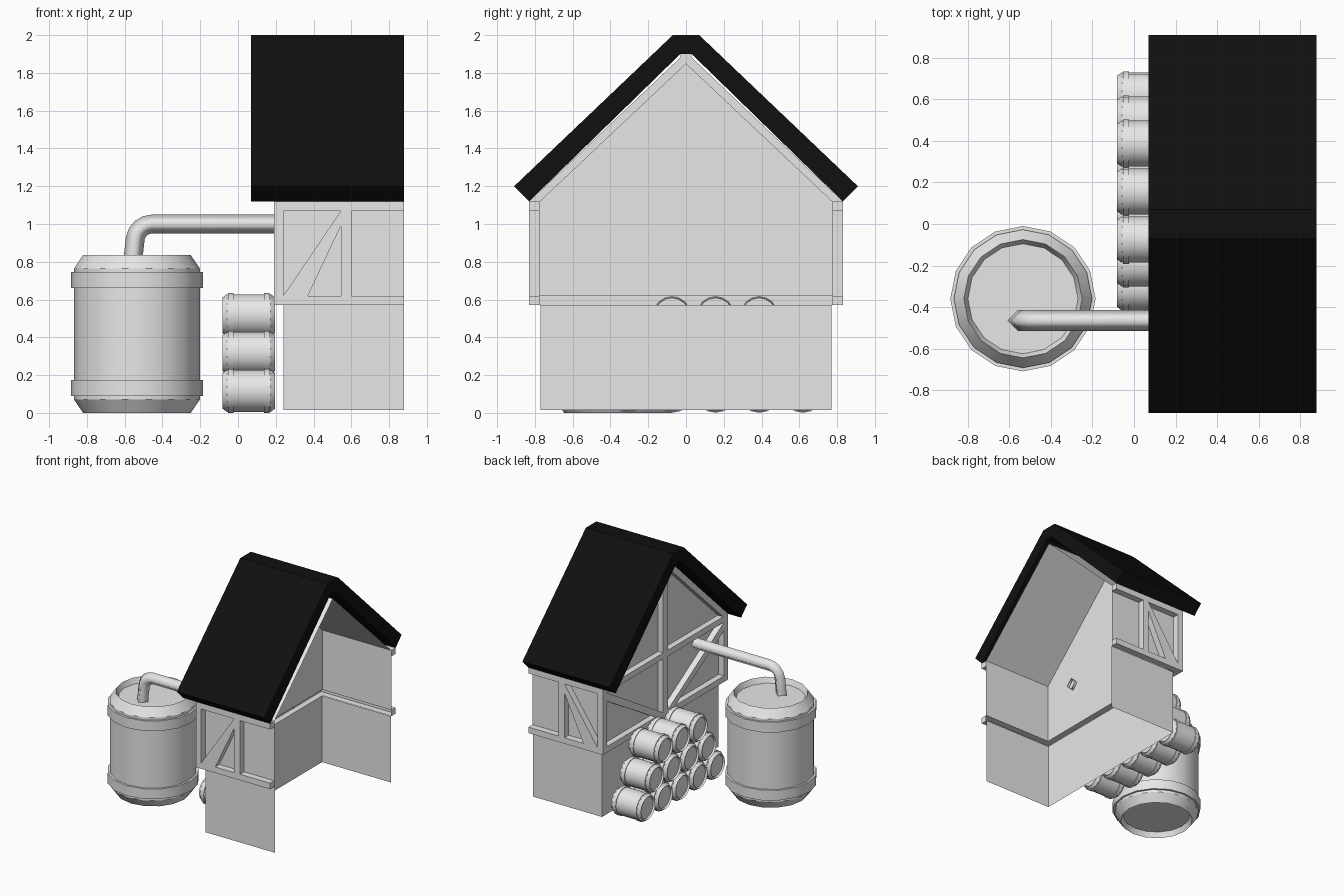
import bpy, bmesh, math
from mathutils import Vector, Matrix

cube = bpy.data.objects.get("Cube")
if cube:
    bpy.data.objects.remove(cube, do_unlink=True)


def material(name, rgb):
    m = bpy.data.materials.new(name)
    m.use_nodes = True
    m.diffuse_color = (*rgb, 1)
    m.node_tree.nodes["Principled BSDF"].inputs["Base Color"].default_value = (*rgb, 1)
    return m


GREY = material("light_grey", (0.8, 0.8, 0.8))
BLACK = material("roof_black", (0.005, 0.005, 0.005))


def finish(bm, name, mat, smooth=None):
    bmesh.ops.recalc_face_normals(bm, faces=bm.faces)
    me = bpy.data.meshes.new(name)
    bm.to_mesh(me)
    bm.free()
    me.materials.append(mat)
    if smooth:
        for p in me.polygons:
            p.use_smooth = True
        me.set_sharp_from_angle(angle=math.radians(smooth))
    ob = bpy.data.objects.new(name, me)
    bpy.context.collection.objects.link(ob)
    return ob


def prism(name, pts, axis, a, b, mat=GREY, cap=True, back=False, skip=()):
    """Extrude a (side, z) outline along x or y, from outer cap a to inner end b."""
    bm = bmesh.new()

    def ring(d):
        return [bm.verts.new((d, u, z) if axis == "x" else (u, d, z)) for u, z in pts]

    outer, inner = ring(a), ring(b)
    n = len(pts)
    if cap:
        bm.faces.new(outer)
    if back:
        bm.faces.new(inner)
    for i in range(n):
        if i not in skip:
            j = (i + 1) % n
            bm.faces.new((outer[i], outer[j], inner[j], inner[i]))
    return finish(bm, name, mat)


def rect(u0, u1, z0, z1):
    return [(u0, z0), (u1, z0), (u1, z1), (u0, z1)]


# Building dimensions
OUT, WALL = 0.83, 0.775         # frame and wall half widths
XO, XW, XE = 0.19, 0.24, 0.88   # frame face, gable wall, open end
SILL, SILL_TOP, EAVE_LOW, EAVE = 0.57, 0.62, 1.07, 1.12

# Walls, open towards +x
prism("lower_walls", rect(-0.77, 0.77, 0.015, SILL), "x", XW, XE, skip=(0, 2))
prism("upper_walls", [(-WALL, SILL_TOP), (WALL, SILL_TOP), (WALL, EAVE), (0, 1.85), (-WALL, EAVE)],
      "x", XW, XE, skip=(0,))

# Roof
half = [(0.03, 1.9), (OUT, EAVE), (0.91, 1.2), (0.07, 2.0)]
prism("roof", half + [(-y, z) for y, z in reversed(half)], "x", 0.07, XE, BLACK, back=True)

# Gable timbers
prism("gable_sill", rect(-OUT, OUT, SILL, SILL_TOP), "x", XO, XW)
prism("gable_eave_beam", rect(-OUT, OUT, EAVE_LOW, EAVE), "x", XO, XW)
prism("gable_king_post", rect(-0.03, 0.03, SILL_TOP, 1.9), "x", XO, XW)

for s, side in ((-1, "front"), (1, "back")):
    def flip(pts):
        return [(s * u, z) for u, z in pts]

    prism("gable_rafter_" + side,
          flip([(OUT, EAVE_LOW), (OUT, EAVE), (0, 1.91), (0, 1.84), (WALL, 1.11)]), "x", XO, XW)
    prism("gable_brace_" + side,
          flip([(0.03, SILL_TOP), (0.13, SILL_TOP), (WALL, 1.0), (WALL, EAVE_LOW)]), "x", XO, XW)

    # Timbers on the long sides
    for part, outline in (
            ("sill", rect(XO, XE, SILL, SILL_TOP)),
            ("eave_beam", rect(XO, XE, EAVE_LOW, EAVE)),
            ("corner_post", rect(XO, XW, SILL_TOP, EAVE_LOW)),
            ("middle_post", rect(0.545, 0.6, SILL_TOP, EAVE_LOW)),
            ("brace", [(XW, SILL_TOP), (0.37, SILL_TOP), (0.545, 0.99), (0.545, EAVE_LOW)])):
        prism(side + "_" + part, outline, "y", s * OUT, s * WALL)

# Corner post faces on the gable
for s, side in ((-1, "front"), (1, "back")):
    prism("gable_corner_post_" + side, rect(*sorted((s * WALL, s * OUT)), SILL_TOP, EAVE_LOW), "x", XO, XW)


def barrel(name, matrix):
    """Lathe a banded cask with recessed ends, standing on its local origin."""
    lower = [(0, 0.045), (0.265, 0.045), (0.285, 0), (0.333, 0.07), (0.333, 0.09),
             (0.35, 0.09), (0.35, 0.175), (0.333, 0.175)]
    profile = lower + [(r, 0.835 - z) for r, z in reversed(lower)]
    bm = bmesh.new()
    vs = [bm.verts.new((r, 0, z)) for r, z in profile]
    es = [bm.edges.new(p) for p in zip(vs, vs[1:])]
    bmesh.ops.spin(bm, geom=vs + es, cent=(0, 0, 0), axis=(0, 0, 1), angle=math.tau,
                   steps=16, use_merge=True)
    bmesh.ops.remove_doubles(bm, verts=bm.verts, dist=0.0005)
    bm.transform(matrix)
    finish(bm, name, GREY, smooth=30)


# Large tank and the stack of small barrels lying along x
barrel("tank", Matrix.Translation((-0.535, -0.36, 0)))
lying = Matrix.Rotation(math.pi / 2, 4, "Y") @ Matrix.Scale(1 / 3, 4)
for row in range(3):
    for i in range(5 - row):
        y = -0.305 + 0.115 * row + 0.231 * i
        barrel(f"barrel_{row + 1}_{i + 1}",
               Matrix.Translation((-0.082, y, 0.117 + 0.2 * row)) @ lying)

# Pipe: four-sided tube swept along a bent path
path = [Vector((0.26, 0, 1.0)), Vector((-0.455, 0, 1.0))]
for k in range(1, 5):
    a = math.radians(20 * k)
    path.append(Vector((-0.455 - 0.09 * math.sin(a), 0, 1.0 - 0.09 * (1 - math.cos(a)))))
path.append(Vector((-0.56, 0, 0.78)))
bm = bmesh.new()
rings = []
for i, p in enumerate(path):
    t = (path[min(i + 1, len(path) - 1)] - path[max(i - 1, 0)]).normalized()
    n = Vector((-t.z, 0, t.x))
    rings.append([bm.verts.new(p + Vector((0, -0.465, 0)) + 0.05 * d)
                  for d in (n, Vector((0, 1, 0)), -n, Vector((0, -1, 0)))])
for r0, r1 in zip(rings, rings[1:]):
    for i in range(4):
        j = (i + 1) % 4
        bm.faces.new((r0[i], r0[j], r1[j], r1[i]))
finish(bm, "pipe", GREY, smooth=100)
